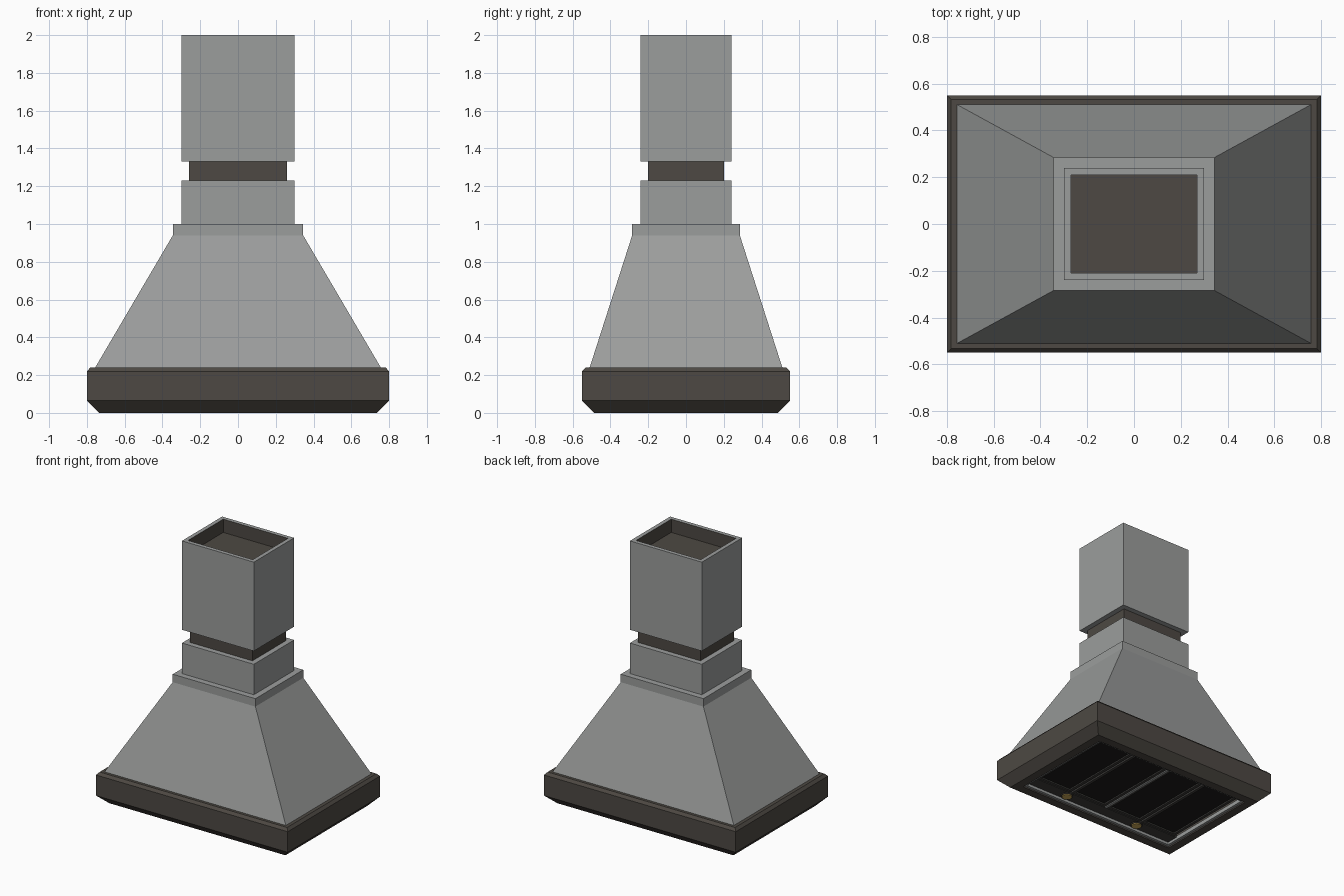
import bpy, bmesh

if "Cube" in bpy.data.objects:
    bpy.data.objects.remove(bpy.data.objects["Cube"])


def mat(name, r, g, b):
    m = bpy.data.materials.new(name)
    m.diffuse_color = (r, g, b, 1)
    m.use_nodes = True
    m.node_tree.nodes["Principled BSDF"].inputs["Base Color"].default_value = m.diffuse_color
    return m


STEEL = mat("steel", 0.33, 0.34, 0.335)
BRONZE = mat("dark_bronze", 0.075, 0.066, 0.056)
FRAME = mat("filter_frame", 0.05, 0.048, 0.044)
BLACK = mat("filter_mesh", 0.012, 0.011, 0.01)
AMBER = mat("lamp_amber", 0.6, 0.4, 0.1)


def finish(bm, name, material):
    me = bpy.data.meshes.new(name)
    bm.to_mesh(me)
    bm.free()
    me.materials.append(material)
    ob = bpy.data.objects.new(name, me)
    bpy.context.collection.objects.link(ob)
    return ob


def loft(name, loops, material, start=True, end=True, closed=False, at=(0, 0)):
    """Skin a stack of rectangles given as (half x, half y, z)."""
    bm = bmesh.new()
    rings = [[bm.verts.new((at[0] + sx * hx, at[1] + sy * hy, z))
              for sx, sy in ((-1, -1), (1, -1), (1, 1), (-1, 1))]
             for hx, hy, z in loops]
    pairs = list(zip(rings, rings[1:]))
    if closed:
        pairs.append((rings[-1], rings[0]))
    for a, b in pairs:
        for i in range(4):
            j = (i + 1) % 4
            bm.faces.new((a[i], a[j], b[j], b[i]))
    if start and not closed:
        bm.faces.new(rings[0][::-1])
    if end and not closed:
        bm.faces.new(rings[-1])
    return finish(bm, name, material)


def box(name, x, y, hx, hy, z0, z1, material):
    return loft(name, [(hx, hy, z0), (hx, hy, z1)], material, at=(x, y))


def disc(name, x, y, z0, z1, r, material):
    bm = bmesh.new()
    bmesh.ops.create_cone(bm, cap_ends=True, segments=24, radius1=r, radius2=r, depth=z1 - z0)
    bmesh.ops.translate(bm, verts=bm.verts, vec=(x, y, (z0 + z1) / 2))
    return finish(bm, name, material)


# Chamfered rim with an open underside, closed by a deck above the filters
loft("base_rim", [(0.67, 0.42, 0.07), (0.67, 0.42, 0), (0.735, 0.485, 0), (0.80, 0.55, 0.065),
                  (0.80, 0.55, 0.22), (0.782, 0.532, 0.24)], BRONZE)

# Tapered canopy with its straight collar
loft("canopy", [(0.765, 0.515, 0.225), (0.345, 0.285, 0.94), (0.345, 0.285, 1.0)], STEEL)

# Chimney: lower sleeve, dark neck, upper sleeve with recessed open top
box("lower_chimney", 0, 0, 0.30, 0.24, 1.0, 1.23, STEEL)
box("chimney_neck", 0, 0, 0.26, 0.20, 1.22, 1.34, BRONZE)
loft("upper_chimney", [(0.30, 0.24, 1.33), (0.30, 0.24, 2.0), (0.27, 0.21, 2.0)], STEEL, end=False)
loft("chimney_liner", [(0.27, 0.21, 2.0), (0.27, 0.21, 1.9)], BRONZE, start=False).data.flip_normals()
bm = bmesh.new()
bm.from_mesh(bpy.data.meshes["chimney_liner"])
# Liner floor must face up and liner walls inward
for f in bm.faces:
    c = f.calc_center_median()
    f.normal_update()
    inward = f.normal.z if abs(f.normal.z) > 0.5 else -(f.normal.x * c.x + f.normal.y * c.y)
    if inward < 0:
        f.normal_flip()
bm.to_mesh(bpy.data.meshes["chimney_liner"])
bm.free()

# Steel trim lining the underside opening
loft("underside_trim", [(0.67, 0.42, 0.01), (0.67, 0.42, 0.04), (0.65, 0.40, 0.04), (0.65, 0.40, 0.01)],
     STEEL, closed=True).data.flip_normals()

# Four grease filters: dark frame around a black mesh panel
for i, x in enumerate((-0.48, -0.162, 0.162, 0.48)):
    loft(f"filter_frame_{i}", [(0.152, 0.35, 0.035), (0.152, 0.35, 0.07), (0.13, 0.328, 0.07),
                               (0.13, 0.328, 0.035)], FRAME, closed=True, at=(x, 0.04))
    box(f"filter_mesh_{i}", x, 0.04, 0.131, 0.329, 0.045, 0.065, BLACK)
box("center_bar", 0, 0.04, 0.008, 0.35, 0.03, 0.07, STEEL)

# Front lamp strip with two round lamps
box("lamp_strip", 0, -0.355, 0.65, 0.045, 0.03, 0.07, FRAME)
for side, x in (("left", -0.32), ("right", 0.32)):
    disc(f"lamp_{side}", x, -0.355, 0.018, 0.035, 0.036, AMBER)
    disc(f"lamp_ring_{side}", x, -0.355, 0.024, 0.035, 0.043, BRONZE)
